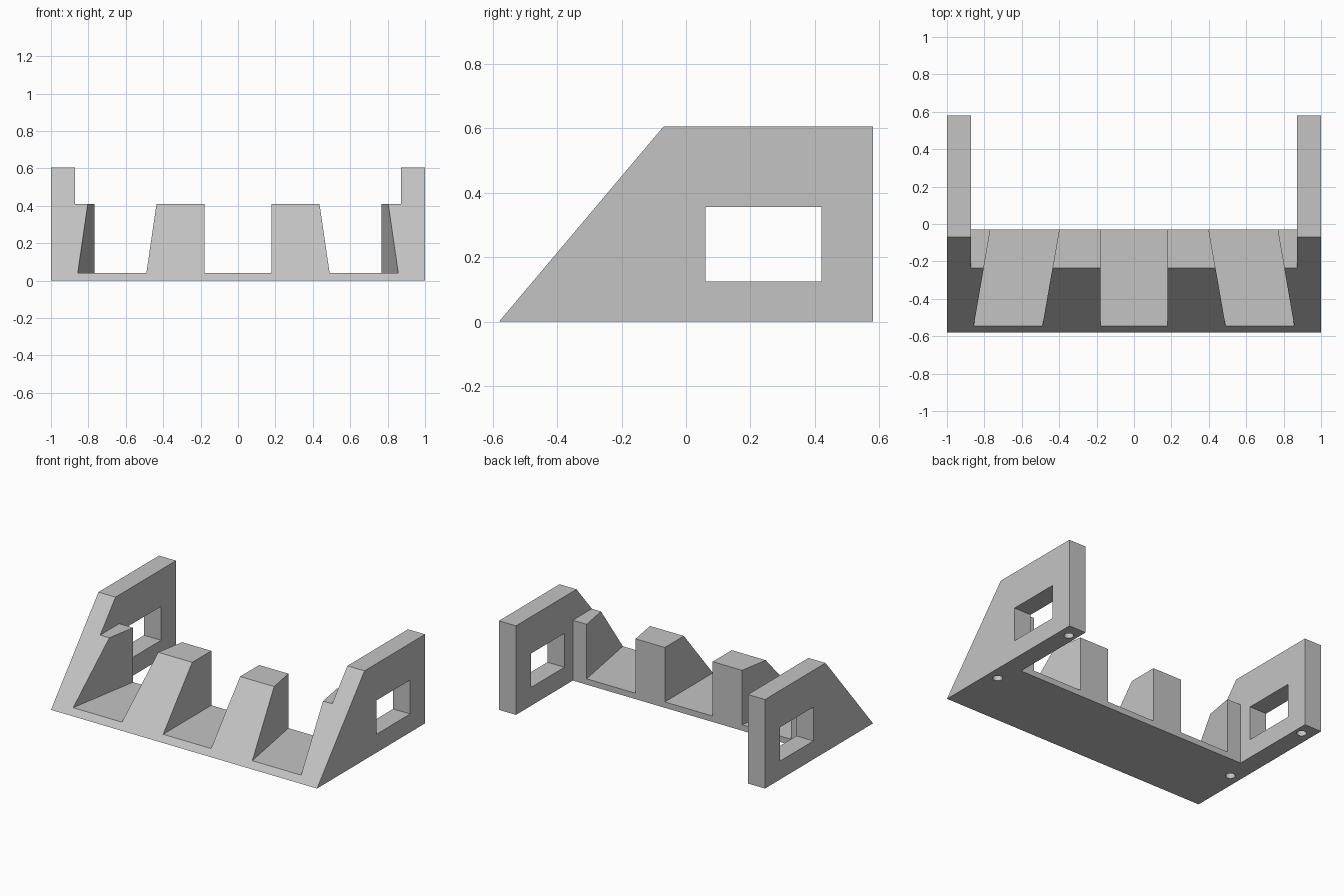
import bpy
import bmesh

cube = bpy.data.objects.get("Cube")
if cube:
    bpy.data.objects.remove(cube, do_unlink=True)

# Main dimensions
FRONT, BACK, SHELF_BACK = -0.58, 0.58, -0.03
FLOOR, TOOTH_TOP, SIDE_TOP = 0.04, 0.41, 0.605
INNER, OUTER = 0.872, 1.0
SLOPE = 0.51 / SIDE_TOP

grey = bpy.data.materials.new("light_grey")
grey.use_nodes = True
COLOUR = (0.55, 0.55, 0.55, 1)
grey.diffuse_color = COLOUR
grey.node_tree.nodes["Principled BSDF"].inputs["Base Color"].default_value = COLOUR


def front_y(z):
    """Depth of the sloping front at a height."""
    return FRONT + SLOPE * z


def loft(name, loop_a, loop_b):
    """Solid between two matching loops of points."""
    bm = bmesh.new()
    a = [bm.verts.new(p) for p in loop_a]
    b = [bm.verts.new(p) for p in loop_b]
    bm.faces.new(a)
    bm.faces.new(b)
    for i in range(len(a)):
        j = (i + 1) % len(a)
        bm.faces.new((a[i], a[j], b[j], b[i]))
    bmesh.ops.recalc_face_normals(bm, faces=bm.faces)
    mesh = bpy.data.meshes.new(name)
    bm.to_mesh(mesh)
    bm.free()
    mesh.materials.append(grey)
    obj = bpy.data.objects.new(name, mesh)
    bpy.context.collection.objects.link(obj)
    return obj


def extrude_x(name, profile, x0, x1):
    """Extrude a (y, z) profile sideways."""
    return loft(name, [(x0, y, z) for y, z in profile], [(x1, y, z) for y, z in profile])


def cut(target, cutter):
    """Cut one solid out of another and discard the cutter."""
    cutter.hide_render = True
    mod = target.modifiers.new("cut", "BOOLEAN")
    mod.operation, mod.solver, mod.object = "DIFFERENCE", "EXACT", cutter
    bpy.context.view_layer.objects.active = target
    bpy.ops.object.modifier_apply(modifier=mod.name)
    bpy.data.objects.remove(cutter, do_unlink=True)


def tooth(name, sign, inner, outer):
    """Upright block; each side is given as (x at floor front, x at back)."""
    def x_at(side, y):
        t = (y - front_y(FLOOR)) / (SHELF_BACK - front_y(FLOOR))
        return sign * (side[0] + t * (side[1] - side[0]))

    def ring(z):
        y = front_y(z)
        return [(x_at(inner, y), y, z), (x_at(outer, y), y, z),
                (x_at(outer, SHELF_BACK), SHELF_BACK, z),
                (x_at(inner, SHELF_BACK), SHELF_BACK, z)]
    return loft(name, ring(FLOOR), ring(TOOTH_TOP))


# Floor plate with bevelled front edge
extrude_x("floor_plate", [(FRONT, 0), (front_y(FLOOR), FLOOR),
                          (SHELF_BACK, FLOOR), (SHELF_BACK, 0)], -INNER, INNER)

for sign, label in ((1, "left"), (-1, "right")):
    # Side bracket with sloping front
    side = extrude_x(label + "_side_bracket",
                     [(FRONT, 0), (front_y(SIDE_TOP), SIDE_TOP), (BACK, SIDE_TOP), (BACK, 0)],
                     sign * INNER, sign * OUTER)

    # Rectangular window
    cut(side, extrude_x("window_cutter", [(0.06, 0.125), (0.06, 0.355), (0.42, 0.355), (0.42, 0.125)],
                        sign * 0.8, sign * 1.1))

    # Round blind holes in the underside
    for y in (-0.19, 0.485):
        bpy.ops.mesh.primitive_cylinder_add(vertices=32, radius=0.03, depth=0.16,
                                            location=(sign * 0.925, y, 0))
        cut(side, bpy.context.object)

    # Divider teeth: one free standing, one against the bracket
    tooth(label + "_middle_tooth", sign, (0.18, 0.18), (0.49, 0.40))
    tooth(label + "_outer_tooth", sign, (0.857, 0.768), (INNER, INNER))
